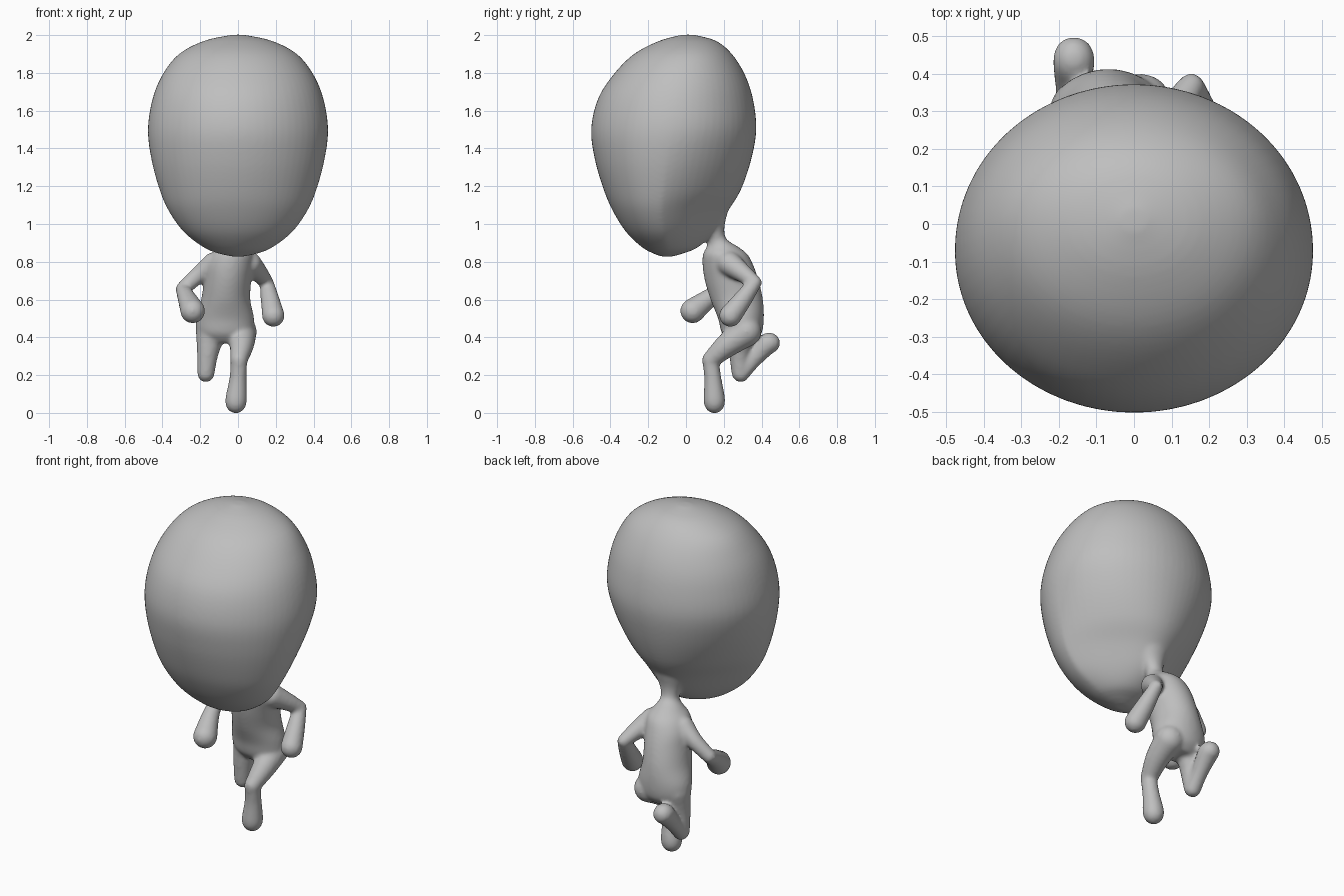
import bpy, bmesh
from math import sin, cos, tau
from mathutils import Vector

if "Cube" in bpy.data.objects:
    bpy.data.objects.remove(bpy.data.objects["Cube"])

clay = bpy.data.materials.new("grey_clay")
clay.use_nodes = True
GREY = (0.52, 0.52, 0.52, 1)
clay.diffuse_color = GREY
bsdf = next(n for n in clay.node_tree.nodes if n.type == "BSDF_PRINCIPLED")
bsdf.inputs["Base Color"].default_value = GREY
bsdf.inputs["Roughness"].default_value = 0.7

bm = bmesh.new()


def spline(rows, steps=5):
    """Catmull-Rom interpolation of profile rows."""
    out = []
    for i in range(len(rows) - 1):
        quad = [rows[max(i - 1, 0)], rows[i], rows[i + 1], rows[min(i + 2, len(rows) - 1)]]
        for s in range(steps):
            t = s / steps
            out.append([0.5 * (2 * b + (c - a) * t + (2 * a - 5 * b + 4 * c - d) * t * t
                               + (3 * b - a - 3 * c + d) * t ** 3)
                        for a, b, c, d in zip(*quad)])
    return out + [list(rows[-1])]


def loft(rows, sides=64):
    """Closed skin over level rings: height, front, back, side, side, widest depth, back pinch."""
    rings = []
    for z, front, back, x0, x1, yc, pinch in spline(rows):
        mid, half = (x0 + x1) / 2, (x1 - x0) / 2
        ring = []
        for k in range(sides):
            c, s = cos(tau * k / sides), sin(tau * k / sides)
            reach = back - yc if c > 0 else yc - front
            ring.append(bm.verts.new((mid + half * s * (1 - pinch * max(c, 0)), yc + reach * c, z)))
        rings.append(ring)
    for low, high in zip(rings, rings[1:]):
        for k in range(sides):
            n = (k + 1) % sides
            bm.faces.new((low[k], low[n], high[n], high[k]))
    bm.faces.new(rings[0])
    bm.faces.new(rings[-1])


def limb(points):
    """Tapered segments with round joints: x, y, z, radius."""
    pts = spline(points, 4)
    for x, y, z, r in pts:
        ball = bmesh.ops.create_uvsphere(bm, u_segments=24, v_segments=16, radius=r)["verts"]
        bmesh.ops.translate(bm, verts=ball, vec=(x, y, z))
    for a, b in zip(pts, pts[1:]):
        pa, pb = Vector(a[:3]), Vector(b[:3])
        axis = pb - pa
        cone = bmesh.ops.create_cone(bm, cap_ends=True, segments=24, radius1=a[3],
                                     radius2=b[3], depth=axis.length)["verts"]
        turn = axis.to_track_quat("Z", "Y").to_matrix()
        bmesh.ops.rotate(bm, verts=cone, cent=(0, 0, 0), matrix=turn)
        bmesh.ops.translate(bm, verts=cone, vec=(pa + pb) / 2)


# Large head, pinched at the nape
head = [(.828, -.13, -.07, .03, -.1, 0), (.843, -.17, -.02, .10, -.1, .1),
        (.875, -.23, .06, .18, -.1, .25), (.955, -.315, .15, .285, -.12, .4),
        (1.065, -.385, .22, .365, -.13, .35), (1.18, -.435, .29, .415, -.12, .2),
        (1.34, -.482, .345, .458, -.1, .06), (1.5, -.502, .372, .477, -.07, 0),
        (1.66, -.467, .355, .453, -.05, 0), (1.79, -.385, .312, .4, -.03, 0),
        (1.9, -.275, .243, .312, 0, 0), (1.97, -.14, .158, .178, .01, 0),
        (2.002, -.02, .04, .03, .01, 0)]
loft([(z, f, b, -w, w, yc, p) for z, f, b, w, yc, p in head])

# Torso running up into the neck
torso = [(.37, .23, .36, -.16, .03), (.42, .19, .4, -.215, .08), (.5, .17, .412, -.222, .085),
         (.6, .13, .407, -.195, .065), (.7, .1, .385, -.18, .07), (.78, .088, .357, -.17, .08),
         (.84, .09, .325, -.14, .08), (.88, .11, .275, -.095, .05), (.92, .115, .215, -.06, .04),
         (.98, .09, .203, -.07, .06), (1.06, .0, .22, -.12, .12)]
loft([(z, f, b, x0, x1, (f + b) / 2, 0) for z, f, b, x0, x1 in torso])

# Left arm, elbow swung back
limb([(.06, .23, .79, .065), (.11, .3, .74, .05), (.152, .365, .69, .037)])
limb([(.152, .365, .69, .037), (.17, .3, .6, .05), (.187, .235, .515, .06)])
# Right arm, hand swung forward
limb([(-.13, .21, .79, .06), (-.21, .22, .73, .046), (-.292, .2, .655, .039)])
limb([(-.292, .2, .655, .039), (-.27, .12, .605, .05), (-.24, .035, .54, .066)])
# Left leg, planted in front
limb([(.02, .32, .43, .08), (.02, .22, .36, .065), (.005, .13, .28, .046)])
limb([(.005, .13, .275, .044), (0, .142, .18, .046), (-.01, .15, .07, .058), (-.012, .15, .048, .05)])
# Right leg, foot kicked up behind
limb([(-.14, .3, .45, .085), (-.16, .285, .32, .058), (-.17, .287, .21, .046)])
limb([(-.17, .29, .205, .044), (-.165, .35, .275, .044), (-.16, .425, .36, .056), (-.16, .445, .37, .054)])

bmesh.ops.recalc_face_normals(bm, faces=bm.faces[:])
mesh = bpy.data.meshes.new("running_figure")
bm.to_mesh(mesh)
bm.free()
mesh.materials.append(clay)
figure = bpy.data.objects.new("running_figure", mesh)
bpy.context.collection.objects.link(figure)

# Fuse all parts into one soft skin
fuse = figure.modifiers.new("fuse", "REMESH")
fuse.mode = "VOXEL"
fuse.voxel_size = 0.01
fuse.use_smooth_shade = True
soften = figure.modifiers.new("soften", "SMOOTH")
soften.factor = 0.5
soften.iterations = 10
